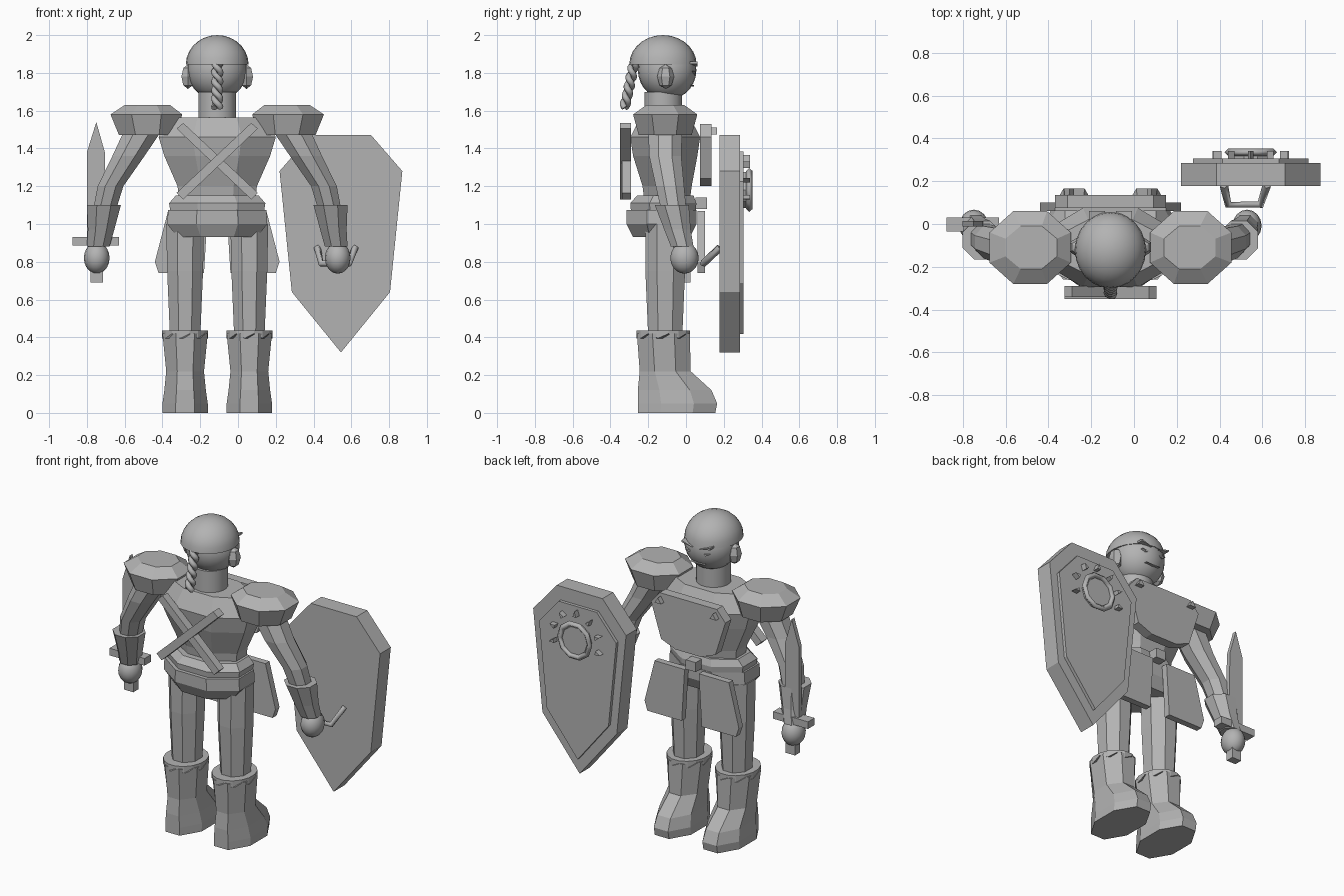
import bpy, bmesh, math
from mathutils import Vector, Matrix

if "Cube" in bpy.data.objects:
    bpy.data.objects.remove(bpy.data.objects["Cube"], do_unlink=True)

grey = bpy.data.materials.new("plain grey")
grey.use_nodes = True
COLOR = (0.45, 0.45, 0.45, 1)
grey.diffuse_color = COLOR
grey.node_tree.nodes["Principled BSDF"].inputs["Base Color"].default_value = COLOR

CX = -0.11  # the body's middle; all x below are measured from it


def finish(name, bm, smooth=False):
    bmesh.ops.recalc_face_normals(bm, faces=bm.faces)
    mesh = bpy.data.meshes.new(name)
    bm.to_mesh(mesh)
    bm.free()
    for p in mesh.polygons:
        p.use_smooth = smooth
    mesh.materials.append(grey)
    ob = bpy.data.objects.new(name, mesh)
    ob.location.x = CX
    bpy.context.collection.objects.link(ob)
    if smooth:
        bpy.ops.object.select_all(action='DESELECT')
        ob.select_set(True)
        bpy.context.view_layer.objects.active = ob
        bpy.ops.object.shade_smooth_by_angle(angle=math.radians(40))
    return ob


def loft(name, rings, n=8, s=1, smooth=False, zigzag=0.0):
    """Horizontal rings of (x, y, z, x radius, y radius), capped at both ends."""
    bm = bmesh.new()
    grow = 1 / math.cos(math.pi / n)
    loops = []
    for k, (x, y, z, rx, ry) in enumerate(rings):
        loop = []
        for i in range(n):
            a = math.tau * (i + 0.5) / n
            dz = zigzag if k == 0 and i % 2 else 0
            loop.append(bm.verts.new((s * x + rx * grow * math.cos(a),
                                      y + ry * grow * math.sin(a), z - dz)))
        loops.append(loop)
    for lo, hi in zip(loops, loops[1:]):
        for i in range(n):
            j = (i + 1) % n
            bm.faces.new((lo[i], lo[j], hi[j], hi[i]))
    bm.faces.new(loops[0])
    bm.faces.new(loops[-1])
    return finish(name, bm, smooth)


def plate(name, outline, y0, y1, s=1):
    """An (x, z) outline given thickness in y."""
    bm = bmesh.new()
    a, b = [[bm.verts.new((s * x, y, z)) for x, z in outline] for y in (y0, y1)]
    bm.faces.new(a)
    bm.faces.new(b)
    for i in range(len(a)):
        j = (i + 1) % len(a)
        bm.faces.new((a[i], a[j], b[j], b[i]))
    return finish(name, bm)


def box(name, x0, x1, y0, y1, z0, z1):
    return plate(name, [(x0, z0), (x1, z0), (x1, z1), (x0, z1)], y0, y1)


def ball(name, center, radii, upper_half=False, segments=24, rings=14):
    bm = bmesh.new()
    bmesh.ops.create_uvsphere(bm, u_segments=segments, v_segments=rings, radius=1)
    if upper_half:
        cut = bmesh.ops.bisect_plane(bm, geom=bm.verts[:] + bm.edges[:] + bm.faces[:],
                                     plane_co=(0, 0, 0), plane_no=(0, 0, -1), clear_outer=True)
        bmesh.ops.contextual_create(bm, geom=[e for e in bm.edges if e.is_boundary])
    bmesh.ops.transform(bm, matrix=Matrix.Translation(center) @ Matrix.Diagonal((*radii, 1)),
                        verts=bm.verts)
    return finish(name, bm, segments > 8)


def tube(name, points, radius, sides=4, cyclic=False):
    """A sweep along a path, converted to a mesh."""
    cu = bpy.data.curves.new(name, 'CURVE')
    cu.dimensions = '3D'
    cu.bevel_depth = radius
    cu.bevel_resolution = max(0, sides // 2 - 2)
    cu.use_fill_caps = True
    sp = cu.splines.new('POLY')
    sp.points.add(len(points) - 1)
    for p, co in zip(sp.points, points):
        p.co = (*co, 1)
    sp.use_cyclic_u = cyclic
    cu.materials.append(grey)
    ob = bpy.data.objects.new(name, cu)
    ob.location.x = CX
    bpy.context.collection.objects.link(ob)
    return ob


# Head, cap, ears, neck
ball("head", (0, -0.1, 1.815), (0.158, 0.155, 0.158))
ball("cap", (0, -0.122, 1.845), (0.166, 0.178, 0.155), upper_half=True)
loft("neck", [(0, -0.12, 1.54, 0.1, 0.1), (0, -0.12, 1.7, 0.1, 0.1)], 20, smooth=True)
for s in (-1, 1):
    ball("ear", (s * 0.155, -0.108, 1.78), (0.04, 0.045, 0.065), segments=6, rings=4)
    plate("eyebrow", [(0.025, 1.835), (0.1, 1.86), (0.1, 1.848)], 0.02, 0.06, s)
    plate("eye", [(0.03, 1.805), (0.085, 1.81), (0.06, 1.795)], 0.02, 0.05, s)
plate("mouth", [(-0.05, 1.735), (0.05, 1.735), (0, 1.728)], 0.0, 0.042)

# Twisted braid hanging behind the head
for phase in (0, math.pi):
    path = []
    for i in range(41):
        t = i / 40
        a = phase + t * math.tau * 2.5
        path.append((0.016 * math.cos(a), -0.275 - 0.05 * t + 0.014 * math.sin(a), 1.85 - 0.235 * t))
    tube("braid_strand", path, 0.017, 6)

# Torso, belt and hips
loft("chest", [(0, -0.1, 1.12, 0.2, 0.12), (0, -0.1, 1.2, 0.21, 0.13),
               (0, -0.11, 1.36, 0.28, 0.17), (0, -0.11, 1.46, 0.31, 0.185),
               (0, -0.11, 1.565, 0.25, 0.13)])
loft("belt", [(0, -0.12, 1.05, 0.245, 0.17), (0, -0.12, 1.11, 0.255, 0.175),
              (0, -0.11, 1.15, 0.22, 0.15)])
loft("hips", [(0, -0.13, 0.93, 0.21, 0.15), (0, -0.13, 1.0, 0.265, 0.185),
              (0, -0.13, 1.075, 0.26, 0.185)])
box("buckle", -0.035, 0.035, 0.05, 0.11, 1.08, 1.14)
plate("breastplate", [(-0.26, 1.46), (-0.2, 1.53), (0.2, 1.53), (0.26, 1.46),
                      (0.19, 1.24), (0.09, 1.2), (-0.09, 1.2), (-0.19, 1.24)], 0.075, 0.135)

# Crossed straps on the back
for s in (-1, 1):
    plate("back_strap", [(-0.215, 1.505), (-0.18, 1.535), (0.215, 1.165), (0.18, 1.13)],
          -0.345 + 0.005 * s, -0.29, s)

for s in (-1, 1):
    # Rivets and hip guards
    plate("rivet", [(0.17, 1.475), (0.215, 1.475), (0.192, 1.51)], 0.12, 0.165, s)
    plate("hip_guard", [(0.05, 1.07), (0.26, 1.07), (0.33, 0.8), (0.31, 0.74), (0.07, 0.74)],
          0.06, 0.1, s)
    # Legs and boots
    loft("leg", [(0.17, -0.11, 0.4, 0.08, 0.09), (0.17, -0.11, 0.75, 0.095, 0.105),
                 (0.17, -0.11, 1.0, 0.1, 0.105)], 8, s)
    loft("boot", [(0.17, -0.05, 0, 0.12, 0.205), (0.17, -0.045, 0.05, 0.12, 0.21),
                  (0.17, -0.06, 0.12, 0.11, 0.195), (0.17, -0.11, 0.22, 0.1, 0.135),
                  (0.17, -0.12, 0.42, 0.12, 0.14)], 8, s)
    loft("boot_cuff", [(0.17, -0.12, 0.42, 0.122, 0.142), (0.17, -0.12, 0.437, 0.122, 0.142)],
         16, s, zigzag=0.025)
    # Shoulder guard, arm, gauntlet and hand
    loft("shoulder_guard", [(0.37, -0.11, 1.47, 0.15, 0.14), (0.375, -0.11, 1.58, 0.19, 0.17),
                            (0.37, -0.11, 1.63, 0.12, 0.1)], 8, s)
    loft("arm", [(0.62, -0.05, 0.98, 0.055, 0.06), (0.565, -0.085, 1.2, 0.068, 0.075),
                 (0.47, -0.11, 1.36, 0.085, 0.085), (0.39, -0.11, 1.5, 0.1, 0.09)], 8, s)
    loft("gauntlet", [(0.63, -0.02, 0.88, 0.06, 0.06), (0.615, -0.045, 0.97, 0.07, 0.07),
                      (0.6, -0.075, 1.1, 0.09, 0.09)], 8, s)
    ball("hand", (s * 0.638, -0.008, 0.82), (0.068, 0.075, 0.083), segments=16, rings=10)

# Sword
plate("blade", [(-0.69, 0.92), (-0.59, 0.92), (-0.595, 1.38), (-0.64, 1.54), (-0.69, 1.38)],
      -0.012, 0.015)
box("sword_guard", -0.765, -0.52, -0.035, 0.03, 0.885, 0.93)
box("sword_grip", -0.67, -0.605, -0.025, 0.025, 0.69, 0.9)

# Shield: body, raised panel and round emblem
SX, SZ = 0.655, 1.18
half = [(0.16, 1.47), (0.325, 1.28), (0.26, 0.64)]
outline = ([(SX + x, z) for x, z in half] + [(SX, 0.32)]
           + [(SX - x, z) for x, z in reversed(half)])
plate("shield", outline, 0.178, 0.285)
inner = [(SX + (x - SX) * 0.83, 0.93 + (z - 0.93) * 0.84) for x, z in outline]
plate("shield_panel", inner, 0.28, 0.305)


def circle(r, n):
    return [(SX + r * math.cos(math.tau * i / n), SZ + r * math.sin(math.tau * i / n))
            for i in range(n)]


plate("emblem_disc", circle(0.1, 10), 0.3, 0.335)
tube("emblem_ring", [(x, 0.335, z) for x, z in circle(0.105, 10)], 0.018, 4, True)
for k in range(7):
    a = math.radians(-15 + 35 * k)
    d = Vector((math.cos(a), math.sin(a)))
    p = Vector((-d.y, d.x)) * 0.012
    c = Vector((SX, SZ))
    plate("emblem_ray", [c + d * 0.15 + p, c + d * 0.15 - p, c + d * 0.185], 0.3, 0.34)
tube("shield_handle", [(0.73, 0.18, 0.875), (0.7, 0.09, 0.79), (0.55, 0.09, 0.79),
                       (0.53, 0.18, 0.875)], 0.02)
